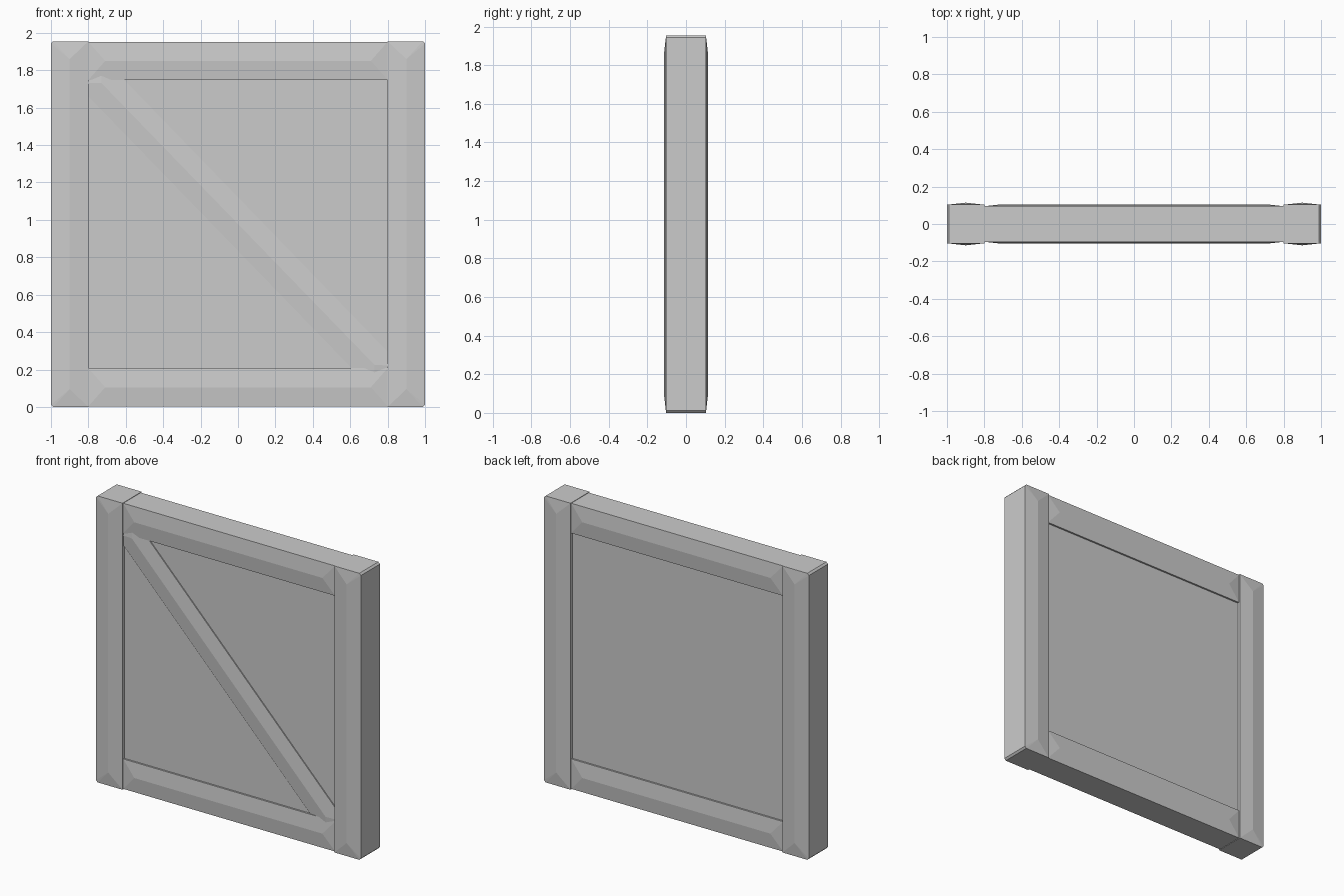
import bpy, bmesh, math
from mathutils import Matrix, Vector

if "Cube" in bpy.data.objects:
    bpy.data.objects.remove(bpy.data.objects["Cube"])

H = 1.955            # overall height
MID = H / 2


def hull_object(name, points, matrix=Matrix.Identity(4)):
    """Flat-faced solid wrapped around a few points."""
    bm = bmesh.new()
    for p in points:
        bm.verts.new(matrix @ Vector(p))
    bmesh.ops.convex_hull(bm, input=bm.verts)
    bmesh.ops.dissolve_limit(bm, angle_limit=math.radians(0.3),
                             verts=bm.verts, edges=bm.edges)
    bmesh.ops.recalc_face_normals(bm, faces=bm.faces)
    mesh = bpy.data.meshes.new(name)
    bm.to_mesh(mesh)
    bm.free()
    obj = bpy.data.objects.new(name, mesh)
    bpy.context.collection.objects.link(obj)
    return obj


def beam(name, length, width, edge, crown, matrix, inset=0.09, back=None, chamfer=0.0):
    """Plank along local x, with a hipped ridge on the front (and on the back
    unless a flat back depth is given). The +z long corners may be chamfered."""
    l, w, c = length / 2, width / 2, chamfer
    outline = [(-l, -w), (l, -w), (l, w - c), (l - c, w), (c - l, w), (-l, w - c)]
    pts = []
    for u, v in outline:
        pts += [(u, -edge, v), (u, edge if back is None else back, v)]
    for s in (-1, 1):
        pts.append((s * (l - inset), -crown, 0))
        if back is None:
            pts.append((s * (l - inset), crown, 0))
    return hull_object(name, pts, matrix)


def place(x, z, angle):
    return Matrix.Translation((x, 0, z)) @ Matrix.Rotation(angle, 4, 'Y')


# Side posts, chamfered at the outer corners
for side, s in (("left", -1), ("right", 1)):
    beam(side + "_post", H, 0.2, 0.103, 0.114,
         place(s * 0.9, MID, s * math.pi / 2), inset=0.095, chamfer=0.012)

# Top and bottom rails between the posts
for side, s in (("bottom", -1), ("top", 1)):
    beam(side + "_rail", 1.6, 0.204, 0.095, 0.105,
         place(0, MID + s * (MID - 0.105), 0))

# Recessed centre panel
hull_object("panel", [(x, y, z) for x in (-0.82, 0.82)
                      for y in (-0.083, 0.083) for z in (0.18, H - 0.18)])

# Diagonal brace on the front only, top left to bottom right
beam("diagonal_brace", 2.3, 0.2, 0.09, 0.1,
     place(0, MID, math.radians(45.9)), inset=0.1, back=-0.05)
